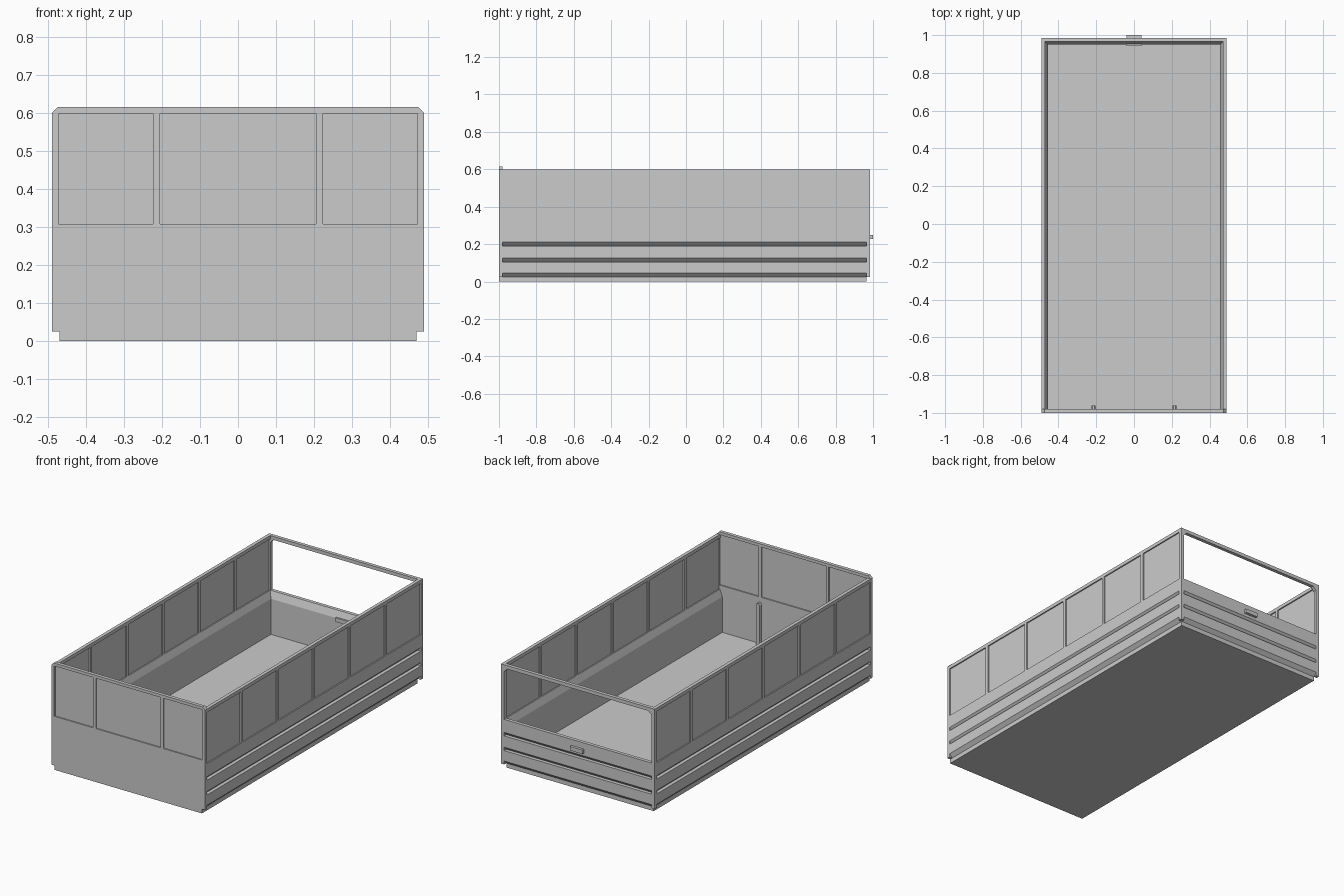
import bpy, bmesh
from mathutils import Vector

if "Cube" in bpy.data.objects:
    bpy.data.objects.remove(bpy.data.objects["Cube"])


def prism(name, pts, to3d, vec):
    """Extrude a closed 2D profile, mapped to space by to3d, along vec."""
    bm = bmesh.new()
    face = bm.faces.new([bm.verts.new(to3d(a, b)) for a, b in pts])
    ext = bmesh.ops.extrude_face_region(bm, geom=[face])
    moved = [v for v in ext["geom"] if isinstance(v, bmesh.types.BMVert)]
    bmesh.ops.translate(bm, verts=moved, vec=Vector(vec))
    if len(bm.faces) == len(pts) + 1:
        bm.faces.new([v for v in bm.verts if v not in moved][:len(pts)])
    bmesh.ops.recalc_face_normals(bm, faces=bm.faces)
    me = bpy.data.meshes.new(name)
    bm.to_mesh(me)
    bm.free()
    ob = bpy.data.objects.new(name, me)
    bpy.context.collection.objects.link(ob)
    return ob


def box(name, x0, x1, y0, y1, z0, z1):
    pts = [(x0, y0), (x1, y0), (x1, y1), (x0, y1)]
    return prism(name, pts, lambda a, b: (a, b, z0), (0, 0, z1 - z0))


def mirror_x(ob):
    ob.modifiers.new("mirror", 'MIRROR').use_axis[0] = True
    return ob


SILL, TOP = 0.285, 0.60
FRONT, BACK = -0.985, 0.965

# Floor of the tray
box("floor", -0.46, 0.46, -0.99, 0.96, 0, 0.04)

# Lower wall section: undercut grooves outside, sloped ledge inside
section = [(0, 0), (0.015, 0), (0.015, 0.025), (0.035, 0.045),
           (0.035, 0.105), (0.015, 0.105), (0.035, 0.125),
           (0.035, 0.19), (0.015, 0.19), (0.035, 0.21),
           (0.035, SILL), (0.015, SILL), (0, 0.245)]
mirror_x(prism("lower_side_wall", section,
               lambda u, z: (0.455 + u, FRONT, z), (0, BACK - FRONT, 0)))
prism("lower_back_wall", section,
      lambda u, z: (-0.47, 0.95 + u, z), (0.94, 0, 0))

# Corner posts and upper side frames
mirror_x(box("back_corner_post", 0.47, 0.49, BACK, 0.985, 0.025, TOP))
mirror_x(box("front_corner_post", 0.47, 0.49, -0.995, FRONT, 0.025, TOP))
mirror_x(box("side_top_rail", 0.47, 0.49, FRONT, BACK, 0.58, TOP))
mirror_x(box("side_window_pane", 0.477, 0.483, FRONT, BACK, SILL, 0.58))
pitch = (0.97 + 0.018 - FRONT) / 6
for i in range(1, 6):
    y = FRONT + i * pitch
    mirror_x(box("side_mullion", 0.47, 0.49, y - 0.018, y, SILL, 0.58))

# Open back window: top beam and corner gussets
box("back_top_beam", -0.47, 0.47, BACK, 0.985, 0.58, TOP)
mirror_x(prism("back_gusset", [(0.47, 0.58), (0.45, 0.58), (0.47, 0.56)],
               lambda x, z: (x, BACK, z), (0, 0.02, 0)))

# Back handle, passing through the wall
box("back_handle", -0.04, 0.04, 0.942, 1.0, 0.227, 0.25)


# Front plate with notched lower corners and chamfered top corners
def front(name, pts):
    return prism(name, pts, lambda x, z: (x, -1, z), (0, 0.02, 0))


front("front_plate", [(-0.47, 0), (0.47, 0), (0.47, 0.025), (0.49, 0.025),
                      (0.49, 0.308), (-0.49, 0.308), (-0.49, 0.025), (-0.47, 0.025)])
front("front_top_rail", [(-0.49, 0.598), (0.49, 0.598), (0.49, 0.60),
                         (0.475, 0.615), (-0.475, 0.615), (-0.49, 0.60)])
mirror_x(box("front_pillar", 0.472, 0.49, -1, -0.98, 0.308, 0.598))
mirror_x(box("front_mullion", 0.206, 0.224, -1, -0.98, 0.308, 0.598))
box("front_window_pane", -0.472, 0.472, -0.993, -0.987, 0.308, 0.598)

# Inner upright rods with bevelled tops
rod = [(0.204, 0.04), (0.226, 0.04), (0.226, 0.268), (0.22, 0.278),
       (0.21, 0.278), (0.204, 0.268)]
mirror_x(prism("inner_rod", rod, lambda x, z: (x, -0.98, z), (0, 0.02, 0)))
